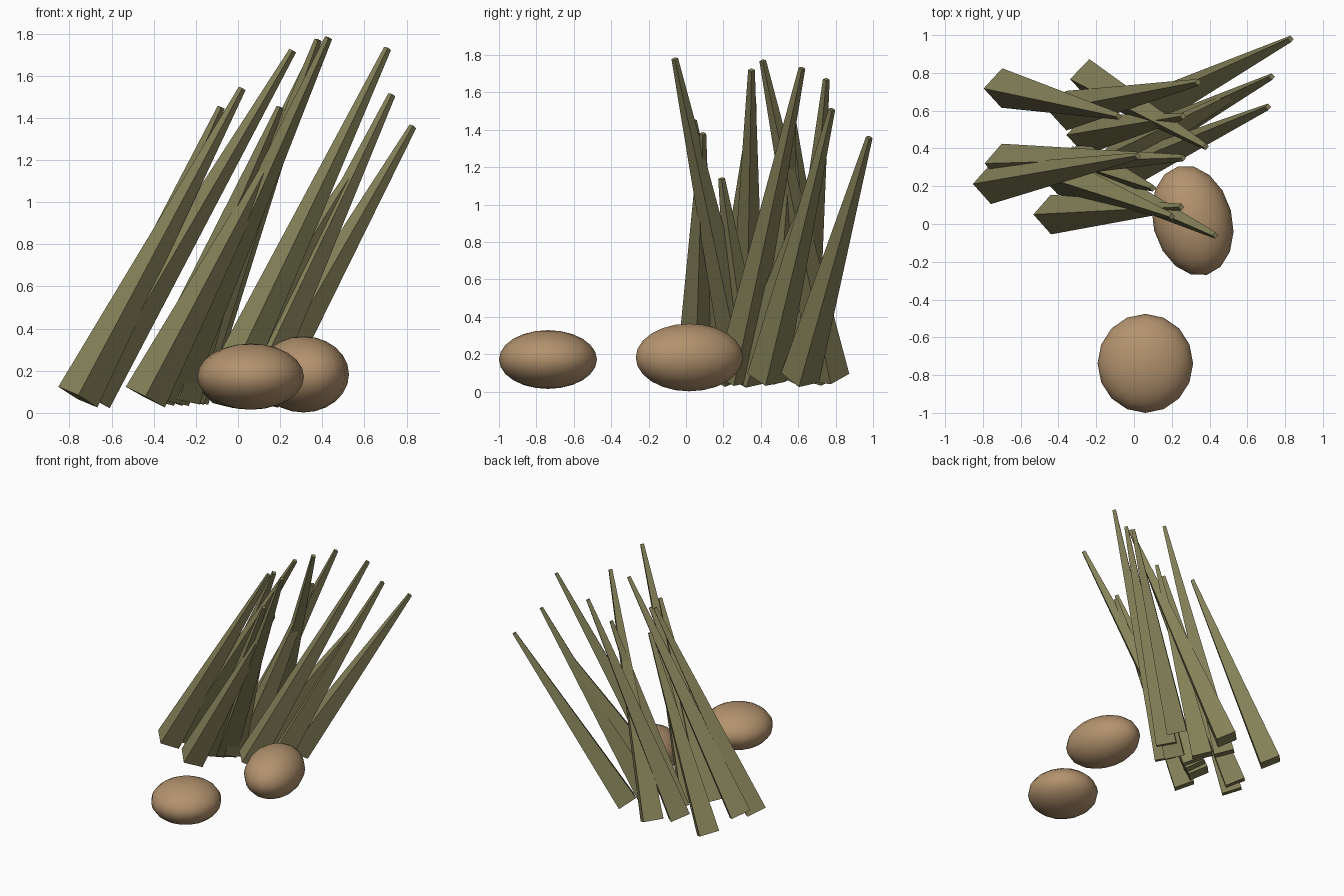
import bpy
import math
from mathutils import Vector

if "Cube" in bpy.data.objects:
    bpy.data.objects.remove(bpy.data.objects["Cube"])


def make_material(name, colour):
    mat = bpy.data.materials.new(name)
    mat.use_nodes = True
    mat.diffuse_color = colour
    mat.node_tree.nodes["Principled BSDF"].inputs["Base Color"].default_value = colour
    return mat


olive = make_material("olive_reed", (0.235, 0.222, 0.10, 1))
tan = make_material("tan_stone", (0.45, 0.29, 0.155, 1))


def finish(name, mat):
    obj = bpy.context.object
    obj.name = name
    obj.data.materials.append(mat)
    return obj


def add_blade(name, base, tip):
    """Four-sided tapering blade leaning from its base to its tip."""
    start = Vector((*base, 0.075))
    end = Vector(tip)
    axis = end - start
    bpy.ops.mesh.primitive_cone_add(vertices=4, radius1=0.105, radius2=0.018,
                                    depth=axis.length, location=(start + end) / 2)
    obj = finish(name, olive)
    obj.rotation_mode = 'QUATERNION'
    obj.rotation_quaternion = Vector((0, 0, 1)).rotation_difference(axis)


def add_stone(name, centre, radii, turn):
    """Smooth flattened ellipsoid."""
    bpy.ops.mesh.primitive_uv_sphere_add(segments=16, ring_count=12, radius=1,
                                         location=centre,
                                         rotation=(0, 0, math.radians(turn)))
    obj = finish(name, tan)
    obj.scale = radii
    bpy.ops.object.shade_smooth()


# Left clump, middle clump and right clump: base (x, y), tip (x, y, z)
blades = [
    ((-0.70, 0.72), (-0.08, 0.57, 1.45)),
    ((-0.76, 0.21), (0.02, 0.36, 1.54)),
    ((-0.70, 0.32), (0.26, 0.35, 1.72)),
    ((-0.44, 0.05), (0.25, 0.09, 1.38)),
    ((-0.40, 0.26), (0.20, 0.04, 1.45)),
    ((-0.33, 0.31), (0.43, -0.06, 1.78)),
    ((-0.28, 0.34), (0.10, 0.19, 1.14)),
    ((-0.36, 0.60), (0.34, 0.75, 1.67)),
    ((-0.26, 0.47), (0.26, 0.57, 1.45)),
    ((-0.24, 0.77), (0.38, 0.41, 1.77)),
    ((-0.08, 0.26), (0.71, 0.62, 1.73)),
    ((-0.11, 0.33), (0.60, 0.72, 1.23)),
    ((0.05, 0.43), (0.73, 0.78, 1.51)),
    ((0.10, 0.61), (0.83, 0.98, 1.36)),
]
for i, (base, tip) in enumerate(blades):
    add_blade(f"reed_blade_{i + 1}", base, tip)

# Stones lying in front of the reeds
add_stone("front_stone", (0.06, -0.738, 0.172), (0.253, 0.262, 0.157), 0)
add_stone("rear_stone", (0.31, 0.018, 0.183), (0.21, 0.297, 0.181), 15)
